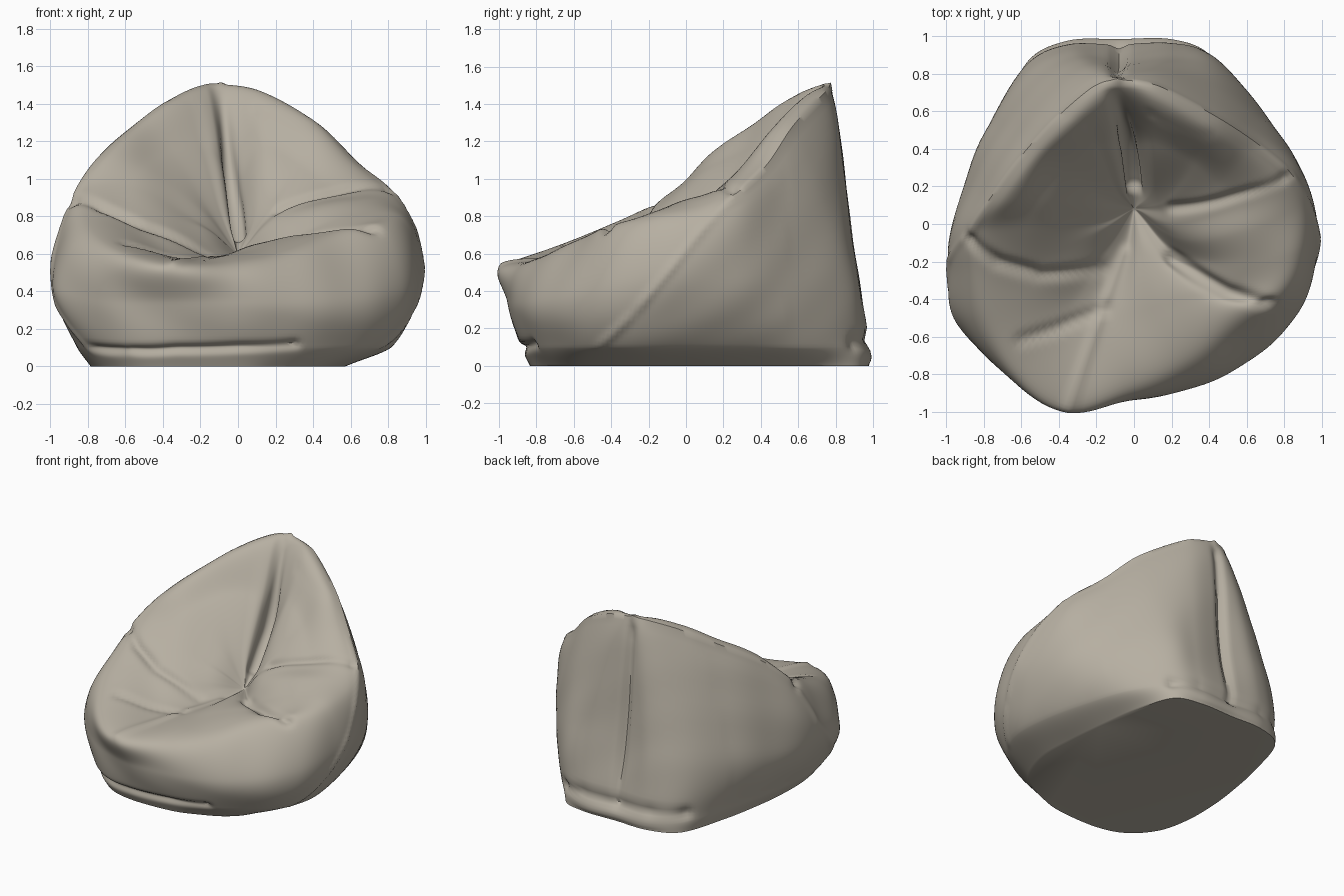
import bpy, math
from mathutils import Vector

fabric = bpy.data.materials.new("warm_grey_fabric")
fabric.diffuse_color = (0.47, 0.43, 0.36, 1)

# Rings of the bag, 20 points each, clockwise from the back seam
base = [(-.08, .97), (.2, .97), (.4, .9), (.49, .62), (.53, .32), (.56, 0), (.57, -.28),
        (.5, -.53), (.38, -.67), (.2, -.76), (0, -.82), (-.33, -.83), (-.56, -.76),
        (-.72, -.58), (-.78, -.33), (-.78, -.05), (-.75, .2), (-.69, .5), (-.57, .86), (-.35, .97)]
skirt = [(-.08, .985, .06), (.2, .985, .06), (.41, .9, .1), (.6, .65, .1), (.71, .33, .1),
         (.79, 0, .1), (.81, -.3, .1), (.72, -.53, .1), (.52, -.7, .1), (.28, -.81, .1),
         (0, -.87, .1), (-.33, -.88, .1), (-.6, -.8, .1), (-.79, -.6, .1), (-.85, -.36, .1),
         (-.85, -.05, .1), (-.81, .2, .1), (-.73, .5, .1), (-.58, .85, .08), (-.36, .975, .06)]
bulge = [(-.08, .88, .6), (.2, .9, .6), (.43, .85, .55), (.68, .6, .5), (.87, .32, .45),
         (.97, 0, .45), (.97, -.2, .45), (.88, -.47, .4), (.65, -.7, .36), (.35, -.86, .34),
         (0, -.94, .34), (-.33, -.94, .34), (-.67, -.8, .34), (-.95, -.52, .4), (-.99, -.25, .45),
         (-.98, -.05, .45), (-.9, .22, .45), (-.78, .5, .5), (-.57, .79, .55), (-.33, .9, .6)]
rim = [(-.09, .76, 1.49), (.12, .73, 1.45), (.42, .57, 1.28), (.64, .43, 1.07), (.83, .27, .92),
       (.9, .08, .82), (.88, -.16, .78), (.78, -.38, .74), (.53, -.55, .68), (.3, -.73, .6),
       (0, -.87, .54), (-.35, -.98, .54), (-.62, -.8, .6), (-.8, -.5, .71), (-.87, -.22, .81),
       (-.87, -.04, .9), (-.76, .13, 1.08), (-.56, .4, 1.27), (-.34, .62, 1.42), (-.2, .73, 1.48)]
slope = [(-.03, .42, .92), (.12, .42, 1.16), (.32, .32, 1.08), (.45, .2, .97), (.55, .1, .91),
         (.6, -.04, .88), (.6, -.21, .8), (.5, -.36, .71), (.33, -.38, .7), (.17, -.42, .66),
         (.02, -.47, .62), (-.18, -.5, .57), (-.33, -.45, .6), (-.45, -.33, .7), (-.55, -.2, .81),
         (-.57, -.03, .95), (-.5, .12, 1.06), (-.36, .3, 1.14), (-.2, .4, 1.16), (-.1, .42, 1.11)]
hollow = [(0, .2, .7), (.1, .18, .82), (.17, .13, .84), (.2, .08, .82), (.22, 0, .8),
          (.25, -.08, .76), (.25, -.16, .67), (.2, -.18, .65), (.13, -.17, .65), (.07, -.16, .64),
          (.02, -.15, .62), (-.05, -.15, .58), (-.12, -.12, .62), (-.17, -.1, .68), (-.2, -.05, .74),
          (-.22, 0, .78), (-.2, .08, .83), (-.16, .14, .84), (-.1, .18, .83), (-.05, .19, .8)]
pit = Vector((0, .08, .6))
N, AROUND, ALONG = 20, 12, 14


def spline(a, b, c, d, t):
    return .5 * (2 * b + (c - a) * t + (2 * a - 5 * b + 4 * c - d) * t * t
                 + (3 * b - a - 3 * c + d) * t ** 3)


def smooth_ring(ring):
    p = [Vector((q[0], q[1], q[2] if len(q) > 2 else 0)) for q in ring]
    return [spline(p[k - 1], p[k], p[(k + 1) % N], p[(k + 2) % N], s / AROUND)
            for k in range(N) for s in range(AROUND)]


# Loft the rings from the floor, over the rim and down into the seat
rings = [smooth_ring(r) for r in (base, skirt, bulge, rim, slope, hollow)]
cols = N * AROUND
rings.append([pit.copy() for _ in range(cols)])
spans = len(rings) - 1
verts, faces = [], []
for k in range(spans):
    for s in range(ALONG):
        for i in range(cols):
            b, c = rings[k][i], rings[k + 1][i]
            a = rings[k - 1][i] if k else 2 * b - c
            d = rings[k + 2][i] if k < spans - 1 else 2 * c - b
            if k == 0:      # keep the short floor span from overshooting
                d = c + (d - c) * .3
            if k == 1:
                a = b + (a - b) * 1.5
            p = spline(a, b, c, d, s / ALONG)
            p.z = max(p.z, 0)
            verts.append(p)
rows = spans * ALONG
for r in range(rows - 1):
    for i in range(cols):
        j = (i + 1) % cols
        faces.append((r * cols + j, r * cols + i, (r + 1) * cols + i, (r + 1) * cols + j))
verts.append(pit)
for i in range(cols):
    faces.append(((rows - 1) * cols + (i + 1) % cols, (rows - 1) * cols + i, len(verts) - 1))
faces.append(tuple(range(cols)))
# Faces above run clockwise from above, so flip them to point outward
faces = [f[::-1] for f in faces[:-1]] + [faces[-1]]
mesh = bpy.data.meshes.new("bean_bag")
mesh.from_pydata(verts, [], faces)
import bmesh
bm = bmesh.new()
bm.from_mesh(mesh)
bmesh.ops.recalc_face_normals(bm, faces=bm.faces)
bm.to_mesh(mesh)
bm.free()
mesh.update()
bag = bpy.data.objects.new("bean_bag", mesh)
bpy.context.collection.objects.link(bag)
mesh.materials.append(fabric)

# Seams (raised) and creases (sunk): height, width, path
seam_right = rim[:5] + [(.94, .08, .72), (.98, -.08, .52), (.94, -.28, .28), (.73, -.53, .04)]
seam_left = [rim[0]] + rim[:14:-1] + [(-.99, -.2, .55), (-.95, -.45, .28), (-.8, -.6, .05)]
lines = [(.014, .022, seam_right), (.014, .022, seam_left),
         (.014, .03, [rim[11], slope[11], hollow[11]]),
         (-.04, .035, [(-.08, .94, .14), bulge[0], (-.09, .82, 1.15), (-.09, .78, 1.4)]),
         (-.045, .035, [(-.08, .7, 1.38), slope[0], hollow[0]]),
         (-.025, .03, [(.2, .08, .84), (.45, .12, .92), (.62, .18, .94), (.8, .25, .93)]),
         (-.035, .035, [hollow[7], slope[7], (.72, -.43, .74)]),
         (-.035, .035, [(-.87, -.07, .87), (-.72, -.2, .84), (-.5, -.28, .77), (-.15, -.25, .63)]),
         (-.02, .03, [(-.6, -.62, .67), (-.4, -.55, .6), (-.15, -.45, .58)]),
         (-.02, .025, [(.1, .6, 1.36), (.3, .52, 1.27), (.4, .5, 1.25)]),
         (-.03, .025, [(-.82, -.6, .09), (-.6, -.81, .08), (-.33, -.88, .09), (0, -.87, .1), (.3, -.8, .12)]),
         (-.035, .04, [(-.58, .83, .14), (-.35, .95, .14), (-.08, .96, .13), (.2, .96, .14), (.4, .89, .12)])]


def distance(p, path):
    best = 9
    for a, b in zip(path, path[1:]):
        a, b = Vector(a), Vector(b)
        ab = b - a
        t = max(0, min(1, (p - a).dot(ab) / ab.length_squared))
        best = min(best, (p - a - ab * t).length)
    return best


normals = [v.normal.copy() for v in mesh.vertices]
for v, n in zip(mesh.vertices, normals):
    p = v.co.copy()
    if p.z < .005:
        continue
    push = sum(h * math.exp(-(distance(p, path) / w) ** 2) for h, w, path in lines)
    # soft cloth ripples, stronger on the front and seat
    ripple = math.sin(13 * p.x + 7 * p.z) * math.sin(11 * p.y - 9 * p.z + 2 * p.x)
    push += ripple * (.004 if p.y < .55 else .002) * min(1, p.z * 4)
    v.co = p + n * push
    v.co.z = max(0, v.co.z)

bpy.ops.object.select_all(action='DESELECT')
bag.select_set(True)
bpy.context.view_layer.objects.active = bag
bpy.ops.object.shade_smooth_by_angle(angle=math.radians(50))
